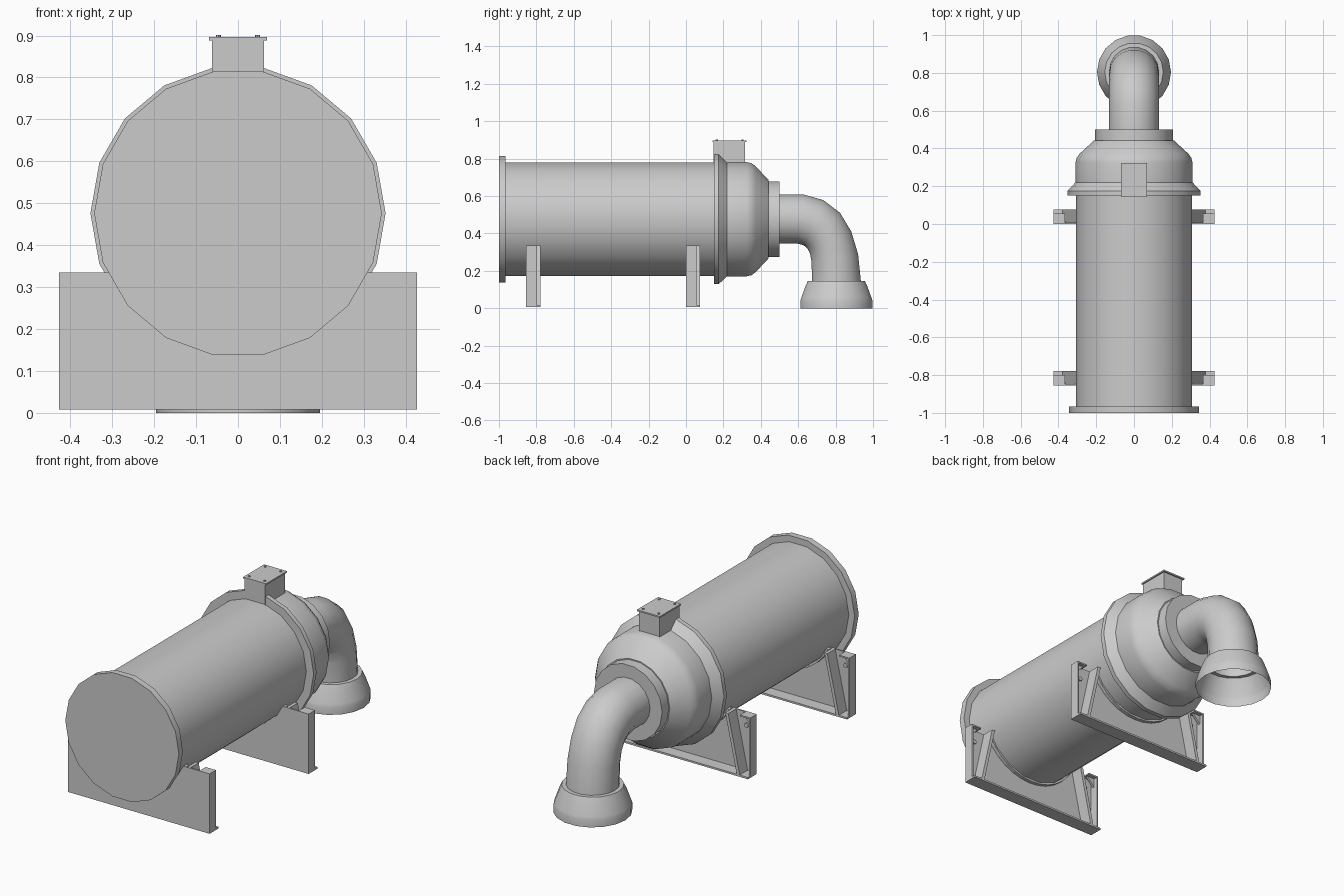
import bpy, bmesh, math
from mathutils import Vector

if "Cube" in bpy.data.objects:
    bpy.data.objects.remove(bpy.data.objects["Cube"])

N = 18          # sides of every round part
CZ = 0.476      # height of tank axis


def finish(name, verts, faces, smooth=True):
    bm = bmesh.new()
    vs = [bm.verts.new(v) for v in verts]
    for f in faces:
        bm.faces.new([vs[i] for i in f])
    bmesh.ops.recalc_face_normals(bm, faces=bm.faces)
    me = bpy.data.meshes.new(name)
    bm.to_mesh(me)
    bm.free()
    ob = bpy.data.objects.new(name, me)
    bpy.context.collection.objects.link(ob)
    if smooth:
        bpy.ops.object.select_all(action='DESELECT')
        ob.select_set(True)
        bpy.context.view_layer.objects.active = ob
        bpy.ops.object.shade_smooth_by_angle(angle=math.radians(32))
    return ob


def loft(name, rings, caps=(False, False)):
    """Skin rings given as (centre, x radius, in-plane radius vector)."""
    verts, faces = [], []
    for c, rx, u in rings:
        for k in range(N):
            a = 2 * math.pi * k / N
            verts.append(Vector(c) + Vector((rx * math.cos(a), 0, 0)) + Vector(u) * math.sin(a))
    for i in range(len(rings) - 1):
        for k in range(N):
            j = (k + 1) % N
            faces.append((i * N + k, i * N + j, (i + 1) * N + j, (i + 1) * N + k))
    if caps[0]:
        faces.append(range(N))
    if caps[1]:
        faces.append(range(len(verts) - N, len(verts)))
    return finish(name, verts, faces)


def lathe_y(name, prof, caps=(True, True)):
    return loft(name, [((0, y, CZ), r, (0, 0, r)) for r, y in prof], caps)


def prism(name, pts, y0, y1):
    """Extrude an xz outline along y."""
    n = len(pts)
    verts = [(x, y, z) for y in (y0, y1) for x, z in pts]
    faces = [range(n), range(n, 2 * n)]
    faces += [(i, (i + 1) % n, n + (i + 1) % n, n + i) for i in range(n)]
    return finish(name, verts, faces, False)


def box(name, x0, x1, y0, y1, z0, z1):
    return prism(name, [(x0, z0), (x1, z0), (x1, z1), (x0, z1)], y0, y1)


# Tank: front flange, barrel, tapered rear shell and neck ring
lathe_y("front_flange", [(0.343, -1.0), (0.343, -0.965)])
lathe_y("tank_barrel", [(0.308, -0.97), (0.308, 0.16)])
lathe_y("rear_shell", [(0.352, 0.15), (0.352, 0.175), (0.31, 0.22), (0.31, 0.325),
                       (0.304, 0.35), (0.288, 0.372), (0.212, 0.442)])
lathe_y("neck_ring", [(0.206, 0.435), (0.206, 0.50)])

# Elbow pipe: rings from matching outer and inner points (y, z)
pairs = [((0.49, 0.61), (0.49, 0.345)), ((0.63, 0.61), (0.59, 0.345)),
         ((0.735, 0.58), (0.627, 0.336)), ((0.825, 0.512), (0.648, 0.318)),
         ((0.885, 0.412), (0.662, 0.29)), ((0.922, 0.29), (0.67, 0.245)),
         ((0.937, 0.145), (0.671, 0.145))]
rings = []
for (yo, zo), (yi, zi) in pairs:
    rings.append(((0, (yo + yi) / 2, (zo + zi) / 2), 0.133, (0, (yo - yi) / 2, (zo - zi) / 2)))
loft("elbow_pipe", rings)

# Open bell at the pipe end
loft("outlet_bell", [((0, 0.804, z), r, (0, r, 0)) for r, z in
                     [(0.133, 0.146), (0.155, 0.146), (0.168, 0.118), (0.191, 0.055),
                      (0.196, 0.04), (0.196, 0.0)]])

# Junction box with lid and screws
box("junction_box", -0.062, 0.062, 0.146, 0.316, 0.70, 0.889)
box("box_lid", -0.069, 0.069, 0.143, 0.324, 0.888, 0.896)
for sx in (-1, 1):
    for y in (0.165, 0.302):
        bpy.ops.mesh.primitive_cylinder_add(vertices=8, radius=0.006, depth=0.008,
                                            location=(sx * 0.047, y, 0.897))
        bpy.context.object.name = "lid_screw"


# Saddle supports
def arc(r, a0, a1, n=12):
    return [(r * math.cos(a0 + (a1 - a0) * i / n), CZ + r * math.sin(a0 + (a1 - a0) * i / n))
            for i in range(n + 1)]


def support(y):
    z0, z1, w = 0.008, 0.335, 0.427
    ri = 0.304
    a = math.asin((z1 - CZ) / ri)
    outline = [(-w, z1), (-w, z0), (w, z0), (w, z1)] + arc(ri, a, -math.pi - a)
    prism("support_plate", outline, y, y + 0.008)
    # rim under the tank
    prism("support_rim", arc(0.304, a, -math.pi - a) + arc(0.316, -math.pi - a, a), y, y + 0.028)
    box("support_foot", -w, w, y, y + 0.076, z0, z0 + 0.01)
    for s in (-1, 1):
        box("support_end_flange", *sorted((s * w, s * (w - 0.008))), y, y + 0.055, z0, z1)
        box("support_top_flange", *sorted((s * w, s * 0.365)), y, y + 0.055, z1 - 0.008, z1)
        prism("support_strut", [(s * 0.29, z1), (s * 0.308, z1), (s * 0.38, z0), (s * 0.362, z0)],
              y, y + 0.076)
        prism("support_corner_gusset", [(s * w, z1), (s * 0.365, z1), (s * w, 0.27)],
              y + 0.022, y + 0.034)
        bpy.ops.mesh.primitive_cylinder_add(vertices=12, radius=0.012, depth=0.012,
                                            location=(s * 0.375, y + 0.01, 0.265),
                                            rotation=(math.pi / 2, 0, 0))
        bpy.context.object.name = "support_bolt"


support(-0.855)
support(0.0)
